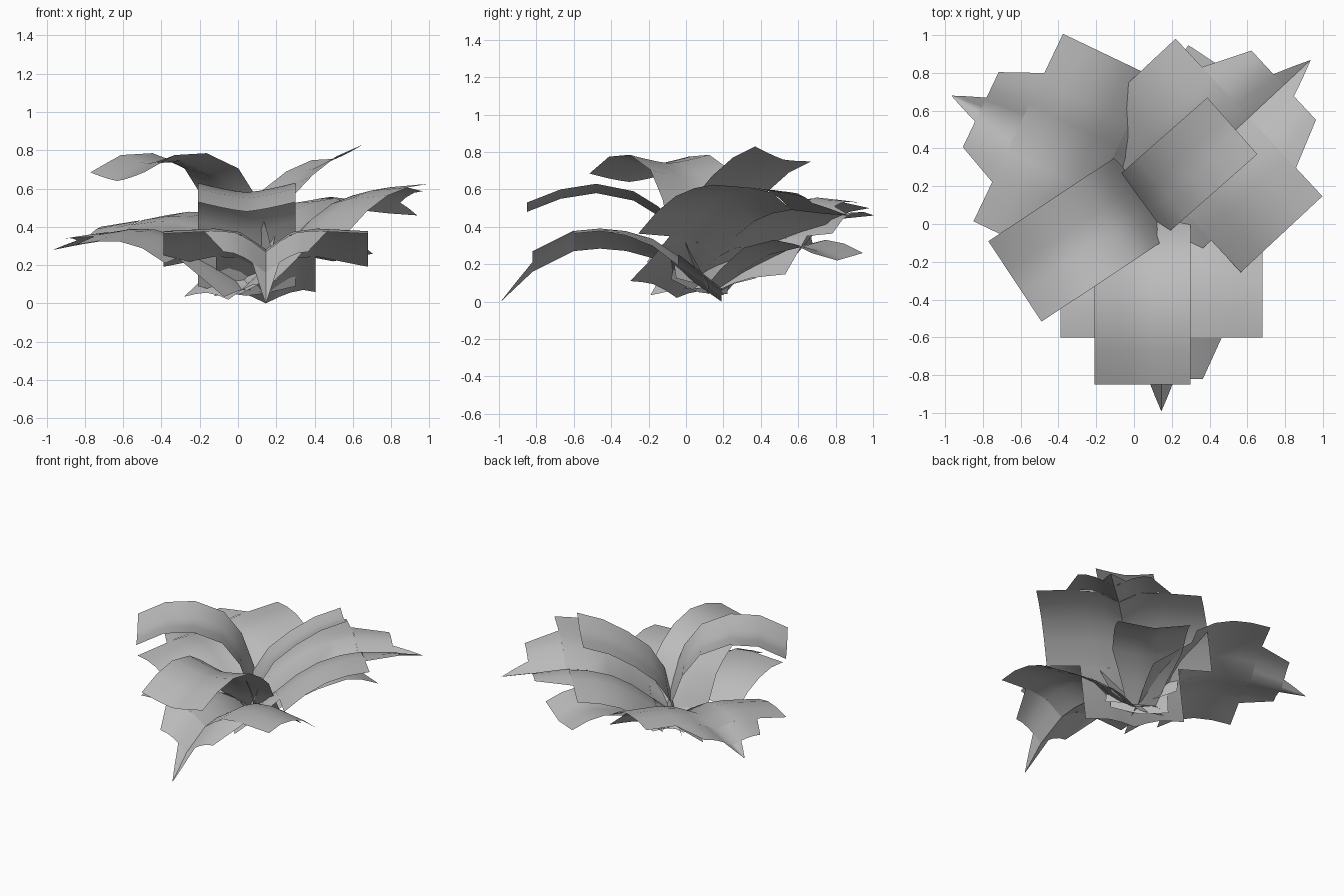
import bpy, bmesh, math
from mathutils import Vector

cube = bpy.data.objects.get("Cube")
if cube:
    bpy.data.objects.remove(cube, do_unlink=True)

grey = bpy.data.materials.new("leaf_grey")
grey.use_nodes = True
grey.diffuse_color = (0.5, 0.5, 0.5, 1)
grey.node_tree.nodes["Principled BSDF"].inputs["Base Color"].default_value = (0.5, 0.5, 0.5, 1)


def height_at(path, r):
    """Midrib height at distance r along a list of (distance, height)."""
    for (r0, z0), (r1, z1) in zip(path, path[1:]):
        if r <= r1:
            return z0 + (z1 - z0) * (r - r0) / (r1 - r0)
    return path[-1][1]


def build_leaf(name, root, heading, path, pieces, lift, roll=0.0):
    """A bent sheet; each piece is a list of (distance, half width) rows."""
    along = Vector(heading).normalized()
    across = Vector((-along.y, along.x))
    bm = bmesh.new()
    columns = [i / 4 - 1 for i in range(9)]
    for rows in pieces:
        grid = []
        for r, half in rows:
            line = []
            for u in columns:
                t = u * half
                p = Vector(root) + along * r + across * t
                z = height_at(path, r) + lift(abs(t), r) + roll * t
                line.append(bm.verts.new((p.x, p.y, max(z, 0))))
            grid.append(line)
        for a, b in zip(grid, grid[1:]):
            for i in range(len(columns) - 1):
                bm.faces.new((a[i], b[i], b[i + 1], a[i + 1]))
    bmesh.ops.remove_doubles(bm, verts=bm.verts, dist=0.0005)
    bmesh.ops.recalc_face_normals(bm, faces=bm.faces)
    if sum(f.normal.z for f in bm.faces) < 0:
        bmesh.ops.reverse_faces(bm, faces=bm.faces)
    mesh = bpy.data.meshes.new(name)
    bm.to_mesh(mesh)
    bm.free()
    mesh.materials.append(grey)
    ob = bpy.data.objects.new(name, mesh)
    bpy.context.collection.objects.link(ob)
    bpy.ops.object.select_all(action="DESELECT")
    ob.select_set(True)
    bpy.context.view_layer.objects.active = ob
    bpy.ops.object.shade_smooth_by_angle(angle=math.radians(50))


def broad_leaf(name, root, heading, heights, scale, start, stem, wide,
               rise, droop, roll=0.0):
    """Wide toothed leaf: stem, broad body, shoulder tooth and pointed tip."""
    s = scale
    stations = [0, 0.2, 0.36, 0.58, 0.79, 1.01, 1.18]
    path = [(d * s, z) for d, z in zip(stations, heights)]
    body_end = stations[4] * s

    def lift(t, r):
        crest = rise * math.sin(min(t / 0.22, 1) * math.pi / 2)
        crest *= 0.65 + 0.35 * min(1, r / 0.35)
        fall = 0.05 + droop * max(0, 0.6 * s - r)
        return crest - fall * max(0, t - 0.22)

    body = [start + (body_end - start) * i / 4 for i in range(5)]
    pieces = [
        [(0, stem), (start / 2, stem), (start, stem)],
        [(r, wide) for r in body],
        [(body_end, 0.32 * s), (0.9 * s, 0.27 * s), (1.01 * s, 0.22 * s)],
        [(1.01 * s, 0.07 * s), (1.1 * s, 0.035 * s), (1.18 * s, 0.001)],
    ]
    build_leaf(name, root, heading, path, pieces, lift, roll)


def strap_leaf(name, root, heading, path, half, fold, roll=0.0):
    """Narrow arching leaf of constant width with a shallow fold."""
    build_leaf(name, root, heading, path, [[(r, half) for r, z in path]],
               lambda t, r: fold * (t / half) ** 1.3, roll)


# Broad lower leaves
broad_leaf("front_broad_leaf", (0.145, 0.19), (0, -1),
           [0, 0.14, 0.23, 0.29, 0.27, 0.16, 0], 1, 0.23, 0.26, 0.535, 0.11, 0.4)
broad_leaf("left_back_broad_leaf", (-0.05, -0.05), (0.73, 0.68),
           [0.02, 0.16, 0.32, 0.46, 0.49, 0.47, 0.46], 1.14, 0.31, 0.34, 0.57,
           0.09, 0, -0.11)
broad_leaf("right_back_broad_leaf", (0.1, 0.17), (-0.9, 0.43),
           [0.06, 0.2, 0.31, 0.37, 0.34, 0.31, 0.28], 1, 0.27, 0.4, 0.55,
           0.06, 0, -0.14)

# Narrow upper leaves
strap_leaf("front_strap_leaf", (0.045, 0.12), (0, -1),
           [(0, 0.04), (0.1, 0.22), (0.18, 0.38), (0.27, 0.46), (0.4, 0.54),
            (0.6, 0.58), (0.79, 0.55), (0.97, 0.48)], 0.255, 0.05)
strap_leaf("right_strap_leaf", (0.07, 0.16), (-0.83, -0.55),
           [(0, 0.08), (0.06, 0.3), (0.13, 0.5), (0.25, 0.66), (0.45, 0.74),
            (0.65, 0.73), (0.84, 0.64)], 0.255, 0.045)
strap_leaf("left_strap_leaf", (0.01, 0.07), (0.75, 0.66),
           [(0, 0.05), (0.08, 0.32), (0.18, 0.48), (0.33, 0.6), (0.5, 0.7),
            (0.68, 0.76)], 0.2, 0.03, -0.2)

# Low leaf tucked under the back, tapering to its root
low_path = [(0, 0.05), (0.15, 0.15), (0.35, 0.25), (0.55, 0.29), (0.67, 0.27),
            (0.79, 0.22)]
build_leaf("back_low_leaf", (0.06, 0.15), (0.55, 0.83), low_path,
           [[(r, min(0.25, 0.1 + r * 0.4)) for r, z in low_path]],
           lambda t, r: 0.16 * t)
